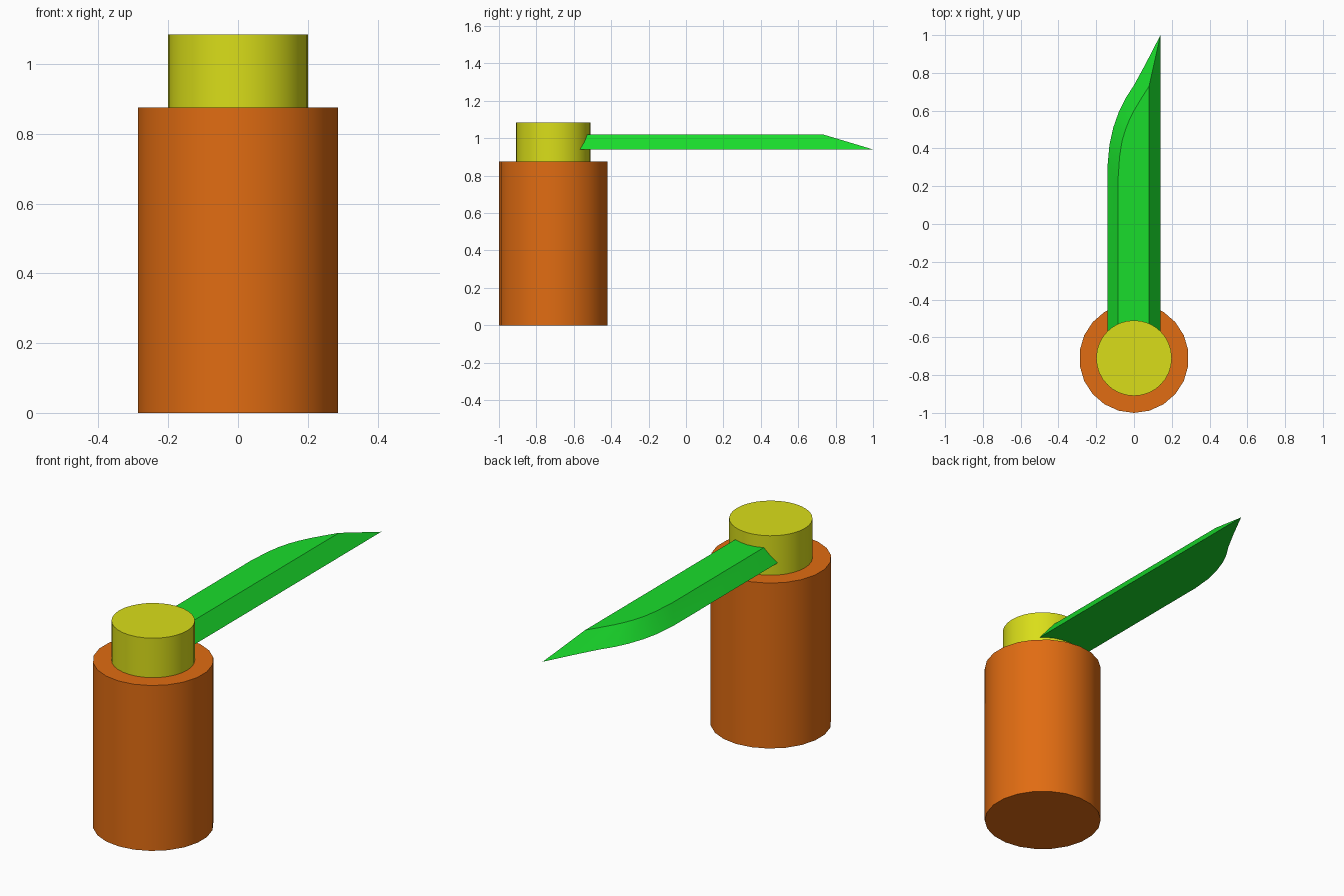
import bpy, bmesh

if "Cube" in bpy.data.objects:
    bpy.data.objects.remove(bpy.data.objects["Cube"])

CY = -0.71  # handle axis position along y


def paint(obj, rgb):
    mat = bpy.data.materials.new(obj.name + "_paint")
    mat.diffuse_color = (*rgb, 1)
    mat.use_nodes = True
    mat.node_tree.nodes["Principled BSDF"].inputs["Base Color"].default_value = mat.diffuse_color
    obj.data.materials.append(mat)


def cylinder(name, radius, z0, z1, sides, rgb):
    bpy.ops.mesh.primitive_cylinder_add(vertices=sides, radius=radius, depth=z1 - z0,
                                        location=(0, CY, (z0 + z1) / 2))
    obj = bpy.context.object
    obj.name = name
    bpy.ops.object.shade_smooth_by_angle(angle=0.6)
    paint(obj, rgb)


# Handle and collar
cylinder("handle", 0.29, 0, 0.876, 22, (0.75, 0.15, 0.006))
cylinder("collar", 0.20, 0.876, 1.085, 32, (0.70, 0.73, 0.01))

# Blade: lower cutting outline lofted to a smaller upper outline
lower = [(0.14, -0.60), (0.14, 1.0), (0.06, 0.845), (0.0, 0.735), (-0.045, 0.665),
         (-0.08, 0.595), (-0.11, 0.51), (-0.13, 0.42), (-0.14, 0.31), (-0.14, -0.60)]
upper = [(0.08, -0.60), (0.08, 0.73), (0.04, 0.667), (0.0, 0.60), (-0.025, 0.55),
         (-0.045, 0.50), (-0.063, 0.44), (-0.076, 0.36), (-0.085, 0.23), (-0.085, -0.60)]
bm = bmesh.new()
lo = [bm.verts.new((x, y, 0.94)) for x, y in lower]
up = [bm.verts.new((x, y, 1.021)) for x, y in upper]
bm.faces.new(lo[::-1])
bm.faces.new(up)
for i in range(len(lo)):
    j = (i + 1) % len(lo)
    bm.faces.new((lo[i], lo[j], up[j], up[i]))
bmesh.ops.recalc_face_normals(bm, faces=bm.faces)
mesh = bpy.data.meshes.new("blade")
bm.to_mesh(mesh)
bm.free()
blade = bpy.data.objects.new("blade", mesh)
bpy.context.collection.objects.link(blade)
bpy.ops.object.select_all(action='DESELECT')
blade.select_set(True)
bpy.context.view_layer.objects.active = blade
bpy.ops.object.shade_smooth_by_angle(angle=0.5)
paint(blade, (0.01, 0.72, 0.025))
